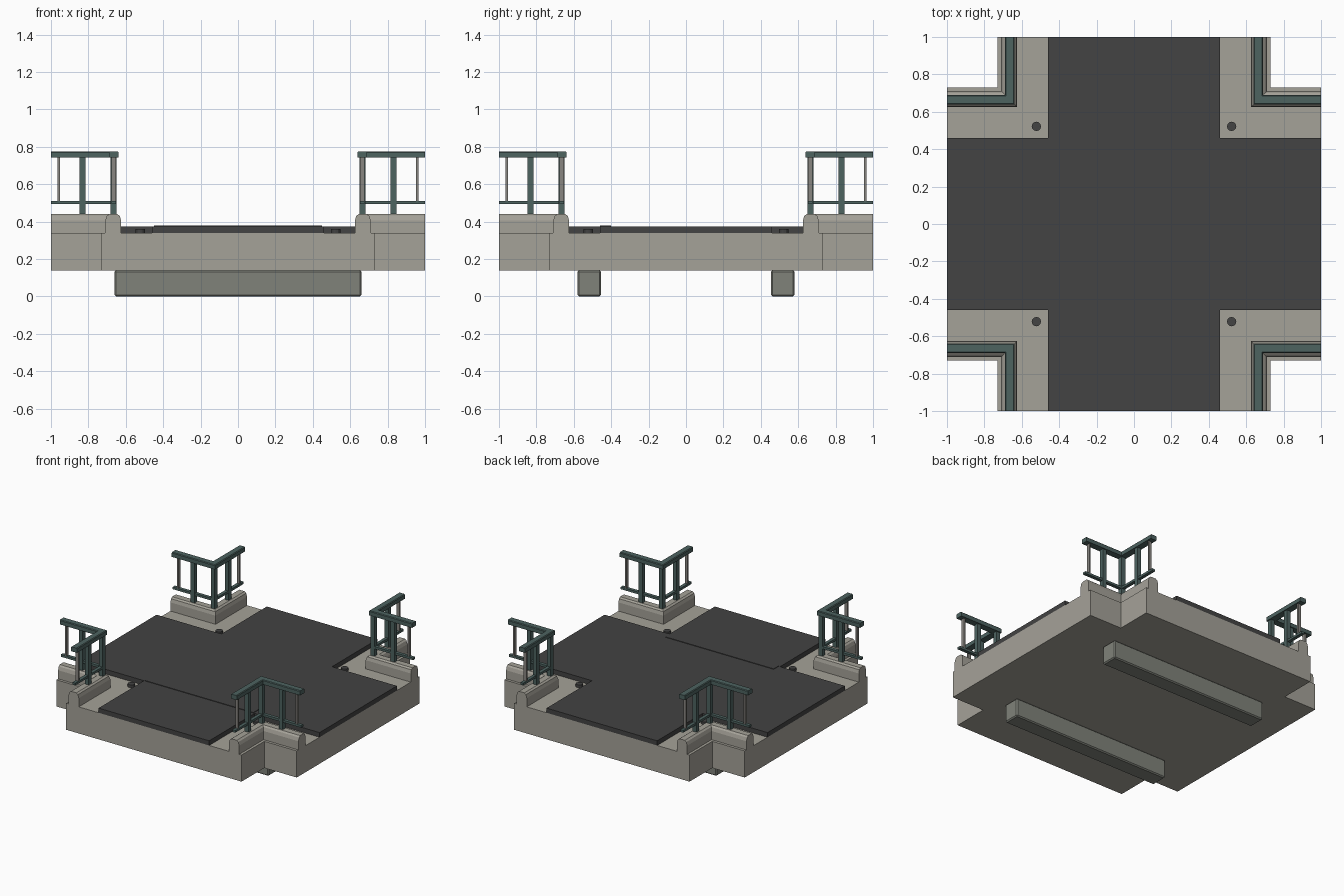
import bpy, bmesh, math

if "Cube" in bpy.data.objects:
    bpy.data.objects.remove(bpy.data.objects["Cube"])


def material(name, rgb):
    m = bpy.data.materials.new(name)
    m.diffuse_color = (*rgb, 1)
    m.use_nodes = True
    m.node_tree.nodes["Principled BSDF"].inputs["Base Color"].default_value = m.diffuse_color
    return m


CONCRETE = material("concrete", (0.375, 0.36, 0.315))
ASPHALT = material("asphalt", (0.056, 0.056, 0.056))
GIRDER = material("grey_girder", (0.215, 0.225, 0.195))
GREEN = material("green_metal", (0.075, 0.125, 0.118))
STEEL = material("grey_steel", (0.25, 0.24, 0.22))


def finish(bm, name, mat, mirror=None, bevel=0):
    bmesh.ops.recalc_face_normals(bm, faces=bm.faces)
    me = bpy.data.meshes.new(name)
    bm.to_mesh(me)
    bm.free()
    me.materials.append(mat)
    ob = bpy.data.objects.new(name, me)
    bpy.context.collection.objects.link(ob)
    if bevel:
        mod = ob.modifiers.new("bevel", "BEVEL")
        mod.width, mod.segments = bevel, 1
    if mirror:
        mod = ob.modifiers.new("mirror", "MIRROR")
        mod.use_axis = mirror
        mod.use_mirror_merge = False
    return ob


def add_box(bm, x0, x1, y0, y1, z0, z1):
    vs = bmesh.ops.create_cube(bm, size=1)["verts"]
    for v in vs:
        v.co = ((x0 + x1) / 2 + v.co.x * (x1 - x0),
                (y0 + y1) / 2 + v.co.y * (y1 - y0),
                (z0 + z1) / 2 + v.co.z * (z1 - z0))


def cross(name, w, z0, z1, mat):
    """Plus-shaped slab with arms of half width w."""
    bm = bmesh.new()
    quarter = [(1, -w), (1, w), (w, w)]
    pts = []
    for k in range(4):
        for x, y in quarter:
            for _ in range(k):
                x, y = -y, x
            pts.append((x, y))
    lo = [bm.verts.new((x, y, z0)) for x, y in pts]
    hi = [bm.verts.new((x, y, z1)) for x, y in pts]
    n = len(pts)
    bm.faces.new(lo)
    bm.faces.new(hi)
    for i in range(n):
        j = (i + 1) % n
        bm.faces.new((lo[i], lo[j], hi[j], hi[i]))
    return finish(bm, name, mat)


def corner_sweep(name, profile, mat):
    """Sweep an (offset, height) profile round one mitred corner, then mirror to all four."""
    bm = bmesh.new()
    rings = [[bm.verts.new(f(d, z)) for d, z in profile] for f in (
        lambda d, z: (1, d, z), lambda d, z: (d, d, z), lambda d, z: (d, 1, z))]
    n = len(profile)
    for a, b in zip(rings, rings[1:]):
        for i in range(n):
            j = (i + 1) % n
            bm.faces.new((a[i], a[j], b[j], b[i]))
    bm.faces.new(rings[0])
    bm.faces.new(rings[-1])
    return finish(bm, name, mat, (True, True, False))


def rect(c, w, z0, z1):
    return [(c - w / 2, z0), (c + w / 2, z0), (c + w / 2, z1), (c - w / 2, z1)]


# deck slab and road surface
cross("bridge_deck", 0.73, 0.14, 0.34, CONCRETE)
cross("road_surface", 0.46, 0.34, 0.375, ASPHALT)

# slightly raised joint strip across the road
bm = bmesh.new()
add_box(bm, -0.45, 0.45, -0.46, -0.40, 0.37, 0.379)
finish(bm, "road_joint", ASPHALT)

# support girders underneath
bm = bmesh.new()
add_box(bm, -0.66, 0.66, 0.455, 0.58, 0.0, 0.14)
finish(bm, "support_girder", GIRDER, (False, True, False), 0.008)

# concrete parapets at the corners
corner_sweep("parapet", [(0.625, 0.335), (0.625, 0.405), (0.632, 0.43), (0.645, 0.44),
                         (0.69, 0.44), (0.702, 0.43), (0.71, 0.405), (0.71, 0.335)], CONCRETE)

# handrails
C = 0.665
corner_sweep("top_rail", [(0.64, 0.742), (0.69, 0.742), (0.69, 0.771), (0.685, 0.776),
                          (0.645, 0.776), (0.64, 0.771)], GREEN)
corner_sweep("lower_rail", rect(C, 0.025, 0.494, 0.511), GREEN)

# railing posts
bm = bmesh.new()
for x, y in ((C, C), (0.832, C), (C, 0.832)):
    add_box(bm, x - 0.016, x + 0.016, y - 0.016, y + 0.016, 0.435, 0.745)
finish(bm, "railing_posts", GREEN, (True, True, False))

# thin balusters
bm = bmesh.new()
add_box(bm, 0.953, 0.965, C - 0.012, C + 0.012, 0.508, 0.745)
add_box(bm, C - 0.012, C + 0.012, 0.953, 0.965, 0.508, 0.745)
finish(bm, "balusters", STEEL, (True, True, False))

# round pavement caps
bm = bmesh.new()
r = bmesh.ops.create_cone(bm, cap_ends=True, segments=12, radius1=0.025,
                          radius2=0.025, depth=0.022)
bmesh.ops.translate(bm, verts=r["verts"], vec=(0.522, 0.522, 0.35))
finish(bm, "pavement_caps", ASPHALT, (True, True, False))
